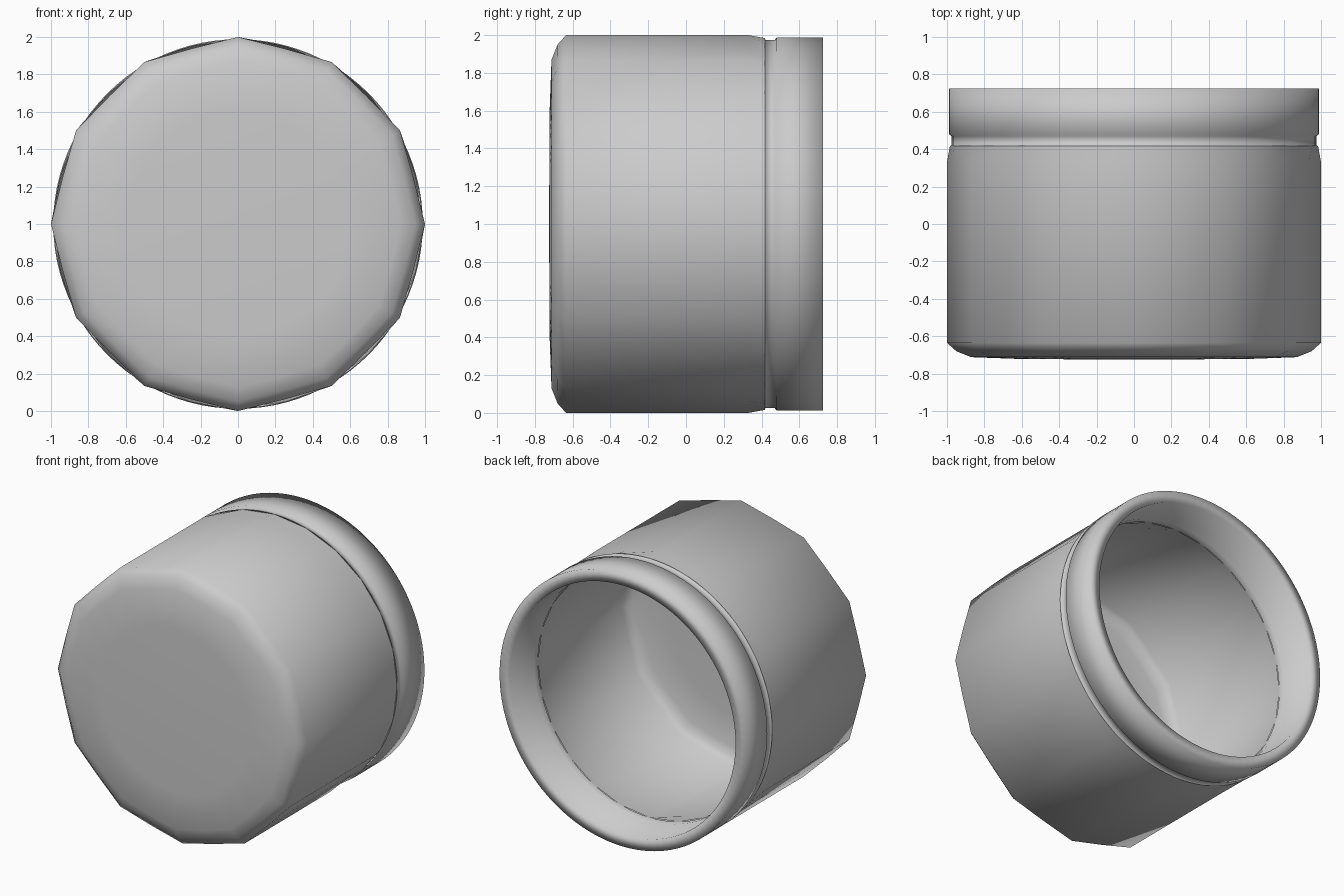
import bpy, bmesh
from math import pi, sin, cos

if "Cube" in bpy.data.objects:
    bpy.data.objects.remove(bpy.data.objects["Cube"])

STEP = pi / 6  # twelve flutes around the body

# Profiles of (y, radius, faceting)
BODY_OUTSIDE = [
    (-0.722, 0.60, 0.0), (-0.712, 0.87, 0.8), (-0.68, 0.95, 1.0),
    (-0.635, 1.0, 1.0), (0.33, 1.0, 1.0), (0.418, 0.984, 0.0),
]
RIM = [
    (0.418, 0.984, 0.0), (0.42, 0.975, 0.0), (0.47, 0.975, 0.0),
    (0.48, 0.988, 0.0), (0.725, 0.988, 0.0), (0.725, 0.905, 0.0),
    (0.48, 0.905, 0.0), (0.47, 0.893, 0.0), (0.42, 0.893, 0.0),
]
BODY_INSIDE = [
    (0.42, 0.895, 0.0), (0.32, 0.92, 1.0), (-0.58, 0.92, 1.0),
    (-0.615, 0.88, 1.0), (-0.635, 0.82, 0.8), (-0.645, 0.58, 0.0),
]


def facet(angle):
    """Radius factor of a twelve-sided outline with very slightly full sides."""
    a = angle % STEP
    return cos(STEP / 2) / cos(a - STEP / 2) + 0.004 * sin(pi * a / STEP)


def loft(bm, profile, segments):
    """Sweep a profile round the y axis; return its rings of vertices."""
    rings = []
    for y, r, f in profile:
        ring = []
        for i in range(segments):
            a = 2 * pi * i / segments
            rad = r * (1 + f * (facet(a + 1e-9) - 1))
            ring.append(bm.verts.new((rad * cos(a), y, 1 + rad * sin(a))))
        rings.append(ring)
    for lower, upper in zip(rings, rings[1:]):
        for i in range(segments):
            j = (i + 1) % segments
            bm.faces.new((upper[i], upper[j], lower[j], lower[i]))
    return rings


def close(bm, ring, y, inward):
    """Close a ring with a shallow fan."""
    centre = bm.verts.new((0, y, 1))
    for i in range(len(ring)):
        a, b = ring[i], ring[(i + 1) % len(ring)]
        bm.faces.new((b, a, centre) if inward else (a, b, centre))


def finish(bm, name):
    mesh = bpy.data.meshes.new(name)
    bm.to_mesh(mesh)
    bm.free()
    for poly in mesh.polygons:
        poly.use_smooth = True
    bpy.context.collection.objects.link(bpy.data.objects.new(name, mesh))


# Fluted body, closed at the front, with its inner wall
bm = bmesh.new()
close(bm, loft(bm, BODY_OUTSIDE, 24)[0], -0.725, False)
close(bm, loft(bm, BODY_INSIDE, 24)[-1], -0.647, True)
finish(bm, "fluted_body")

# Round rim with a groove outside and the mouth inside
bm = bmesh.new()
loft(bm, RIM, 96)
finish(bm, "round_rim")
